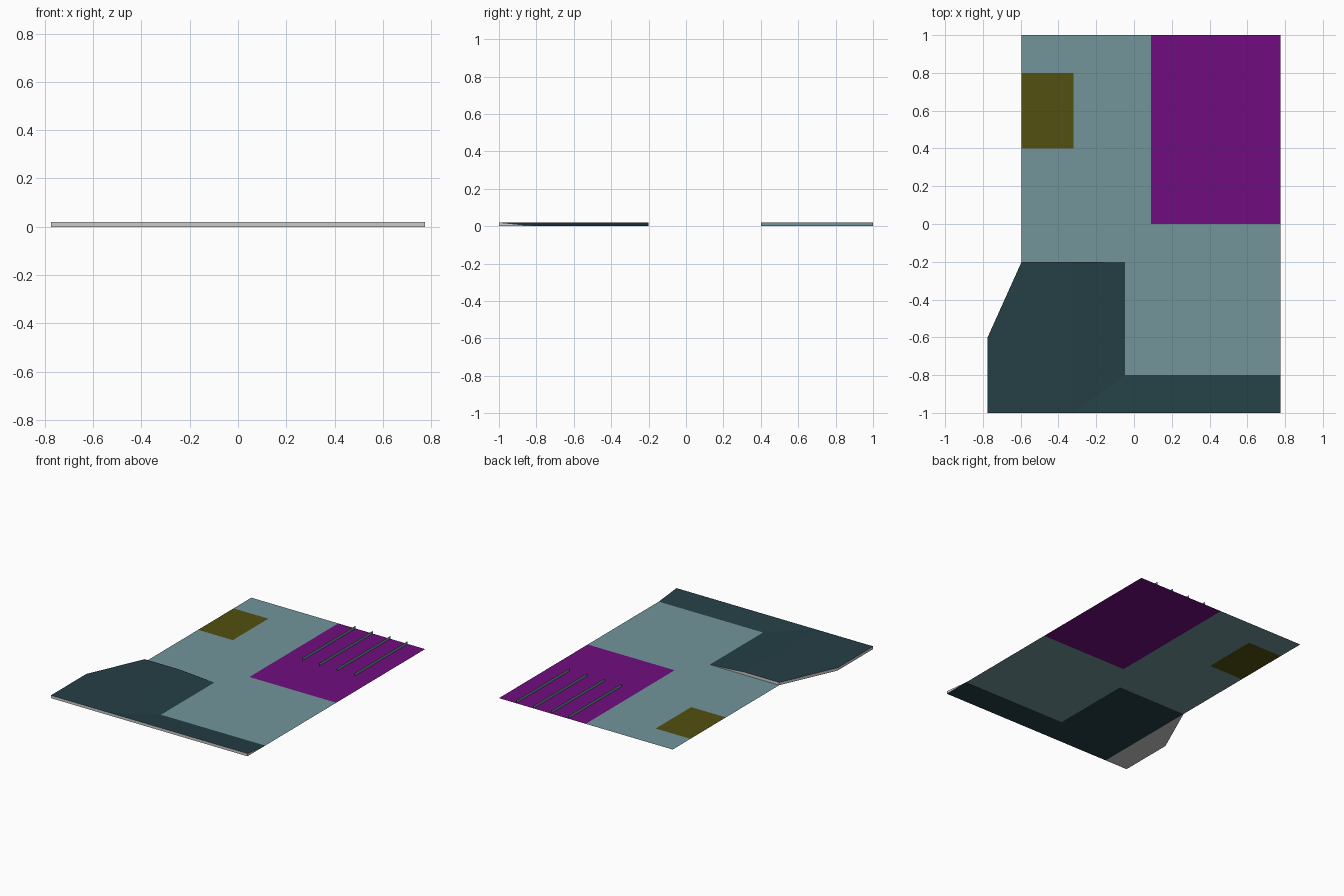
import bpy

if "Cube" in bpy.data.objects:
    bpy.data.objects.remove(bpy.data.objects["Cube"])

X0, X1 = -0.595, 0.775          # floor extent in x
UX, UY = (X1 - X0) / 10, 0.2    # floor is laid out on a 10 x 10 grid
H = 0.02                        # height of platform and rails


def material(name, rgb):
    m = bpy.data.materials.new(name)
    m.diffuse_color = (*rgb, 1)
    m.use_nodes = True
    m.node_tree.nodes["Principled BSDF"].inputs["Base Color"].default_value = m.diffuse_color
    return m


def make(name, verts, faces, mats=(), slots=None):
    me = bpy.data.meshes.new(name)
    me.from_pydata(verts, [], faces)
    for m in mats:
        me.materials.append(m)
    if slots:
        me.polygons.foreach_set("material_index", slots)
    me.update()
    ob = bpy.data.objects.new(name, me)
    bpy.context.collection.objects.link(ob)
    return ob


teal = material("teal", (0.17, 0.30, 0.33))
purple = material("purple", (0.16, 0.004, 0.21))
olive = material("olive", (0.085, 0.08, 0.005))
dark = material("dark_teal", (0.018, 0.05, 0.06))
grey = material("grey", (0.8, 0.8, 0.8))


# floor: one flat sheet, coloured by zone
def zone(i, j):
    if i >= 5 and j >= 5:
        return 1
    if i < 2 and j in (7, 8):
        return 2
    if j < 1 or (i < 4 and j < 4):
        return 3
    return 0


verts = [(X0 + i * UX, -1 + j * UY, 0) for j in range(11) for i in range(11)]
cells = [(i, j) for j in range(10) for i in range(10)]
faces = [(j * 11 + i, j * 11 + i + 1, j * 11 + i + 12, j * 11 + i + 11) for i, j in cells]
make("floor", verts, faces, (teal, purple, olive, dark), [zone(i, j) for i, j in cells])

# raised platform with ramps to the right and along the front
xc, xr = X0 + 2 * UX, X0 + 4 * UX
v = [(-X1, -1, H), (xc, -1, H), (xc, -0.2, H), (X0, -0.2, H), (-X1, -0.6, H),
     (X1, -1, H), (X1, -0.8, 0), (xr, -0.8, 0), (xr, -0.2, 0),
     (-X1, -1, 0), (X1, -1, 0), (X0, -0.2, 0), (-X1, -0.6, 0), (X0, -1, 0)]
f = [(0, 1, 2, 3, 4), (1, 5, 6, 7), (1, 7, 8, 2),           # top and ramps
     (9, 13, 10, 5, 1, 0), (10, 6, 5), (8, 11, 3, 2),       # front, right, back
     (11, 12, 4, 3), (12, 9, 0, 4), (9, 12, 11, 13)]        # left sides, tab underside
make("ramp_platform", v, f, (dark, grey), [0] * 3 + [1] * 6)

# four thin upright dividers on the purple zone
for k in range(6, 10):
    x = X0 + k * UX
    make(f"divider_{k - 5}", [(x, 0.4, 0), (x, 1, 0), (x, 1, H), (x, 0.4, H)],
         [(0, 1, 2, 3)], (teal,))
